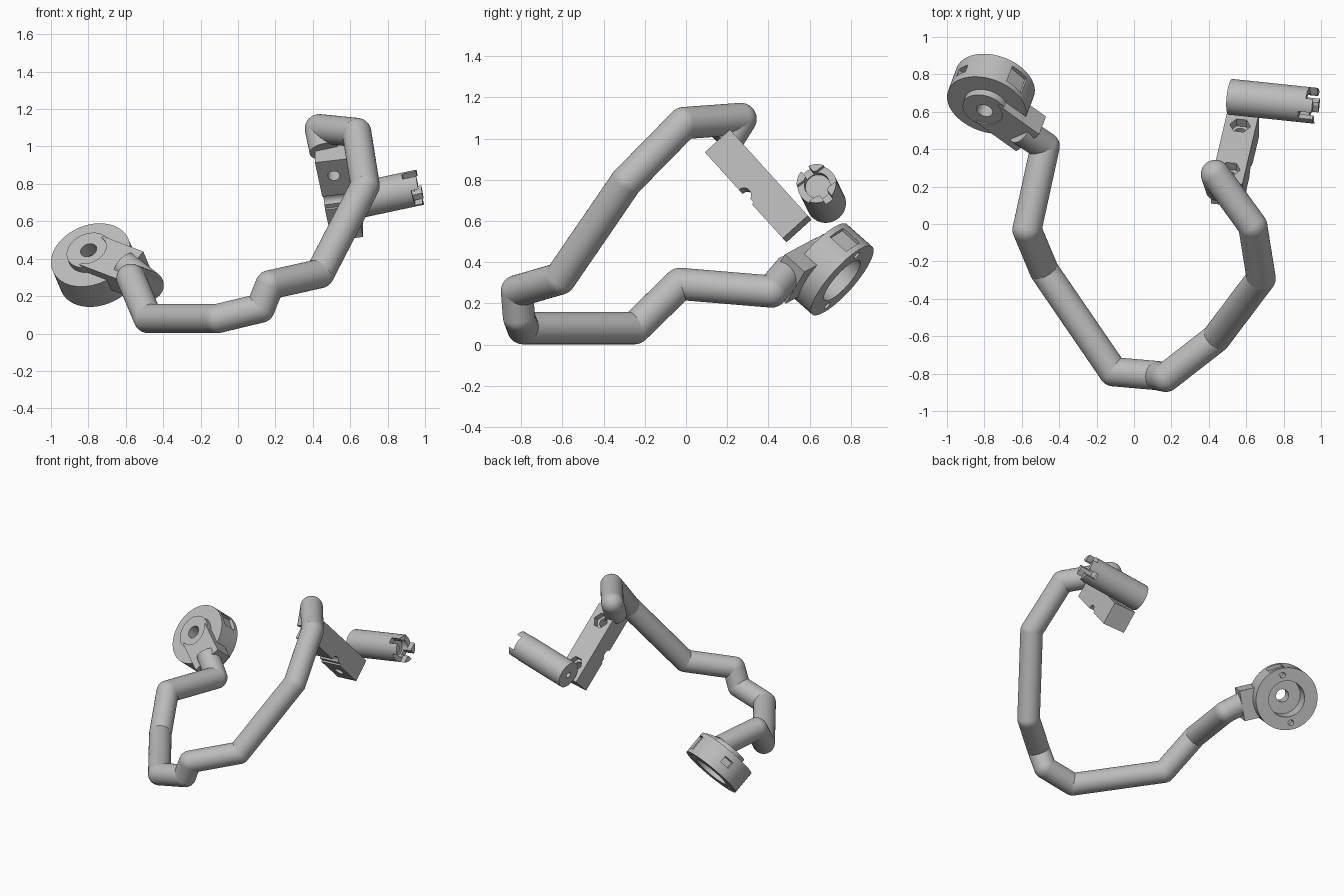
import bpy, bmesh, math
from mathutils import Vector, Matrix

if "Cube" in bpy.data.objects:
    bpy.data.objects.remove(bpy.data.objects["Cube"])

grey = bpy.data.materials.new("light_grey")
grey.diffuse_color = (0.5, 0.5, 0.5, 1)
grey.use_nodes = True
grey.node_tree.nodes["Principled BSDF"].inputs["Base Color"].default_value = grey.diffuse_color


def frame(origin, zdir, xdir):
    """Local frame with z along zdir and x as close to xdir as possible."""
    z = Vector(zdir).normalized()
    x = Vector(xdir)
    x = (x - z * x.dot(z)).normalized()
    y = z.cross(x)
    m = Matrix((x, y, z)).transposed().to_4x4()
    m.translation = Vector(origin)
    return m


def make(name, bm):
    me = bpy.data.meshes.new(name)
    bmesh.ops.recalc_face_normals(bm, faces=bm.faces)
    bm.to_mesh(me)
    bm.free()
    ob = bpy.data.objects.new(name, me)
    bpy.context.collection.objects.link(ob)
    me.materials.append(grey)
    return ob


def cyl(name, m, r, z0, z1, at=(0, 0), n=48):
    bm = bmesh.new()
    loc = Matrix.Translation((at[0], at[1], (z0 + z1) / 2))
    bmesh.ops.create_cone(bm, cap_ends=True, segments=n, radius1=r, radius2=r,
                          depth=z1 - z0, matrix=m @ loc)
    return make(name, bm)


def box(name, m, lo, hi):
    bm = bmesh.new()
    lo, hi = Vector(lo), Vector(hi)
    s = Matrix.Diagonal((*(hi - lo), 1))
    bmesh.ops.create_cube(bm, size=1, matrix=m @ Matrix.Translation((lo + hi) / 2) @ s)
    return make(name, bm)


def activate(ob):
    bpy.ops.object.select_all(action='DESELECT')
    ob.select_set(True)
    bpy.context.view_layer.objects.active = ob


def boolean(ob, others, op='DIFFERENCE'):
    for c in others:
        mod = ob.modifiers.new("cut", 'BOOLEAN')
        mod.operation, mod.object, mod.solver = op, c, 'EXACT'
        activate(ob)
        bpy.ops.object.modifier_apply(modifier=mod.name)
        bpy.data.objects.remove(c, do_unlink=True)


def smooth(ob):
    activate(ob)
    bpy.ops.object.shade_smooth_by_angle(angle=math.radians(30))


# Bent tube: straight runs with ball joints at the bends
R = 0.078
path = [(-0.61, 0.505, 0.365), (-0.475, 0.415, 0.258), (-0.572, -0.03, 0.295),
        (-0.48, -0.25, 0.08), (-0.11, -0.79, 0.08), (0.12, -0.81, 0.135),
        (0.17, -0.82, 0.26), (0.437, -0.612, 0.32), (0.68, -0.29, 0.79),
        (0.635, -0.01, 1.075), (0.435, 0.265, 1.095), (0.46, 0.19, 0.975)]
pts = [Vector(p) for p in path]
for i, (a, b) in enumerate(zip(pts, pts[1:])):
    smooth(cyl(f"tube_run_{i + 1}", frame(a, b - a, (0.3, 0.2, 0.93)), R, 0,
               (b - a).length, n=40))
for i, p in enumerate(pts[1:-1]):
    bm = bmesh.new()
    axis = (p - pts[i]).normalized()
    bmesh.ops.create_uvsphere(bm, u_segments=40, v_segments=20, radius=R,
                              matrix=frame(p, axis, (0.3, 0.2, 0.93)))
    smooth(make(f"tube_bend_{i + 1}", bm))

# Mounting bar: local x along the bar, z towards its upper back face
along = Vector((0.09, 0.38, -0.42))
mb = frame((0.54, 0.35, 0.77), (0.0, 0.74, 0.67), along)
L, W, T = 0.285, 0.085, 0.082
bar = box("mounting_bar", mb, (-L, -W, -T), (L, W, T))
cuts = []
for t in (-0.175, 0.175):
    cuts.append(cyl("bolt_hole", mb, 0.033, -0.2, 0.2, at=(t, 0), n=32))
    cuts.append(cyl("nut_pocket", mb, 0.056, T - 0.05, 0.2, at=(t, 0), n=6))
# Cross groove and shallow relief in the lower face
groove = mb @ Matrix.Translation((0, 0, -T)) @ Matrix.Rotation(math.pi / 2, 4, 'X')
cuts.append(cyl("groove", groove, 0.036, -0.2, 0.2, n=32))
cuts.append(box("relief", mb, (0, -0.2, -0.2), (0.06, 0.2, -T + 0.012)))
boolean(bar, cuts)
smooth(bar)

# Round sleeve with a bored, slotted end
start, end = Vector((0.515, 0.68, 0.685)), Vector((0.972, 0.632, 0.782))
ms = frame(start, end - start, (0, -0.6, 0.8))
SL = (end - start).length
sleeve = cyl("sleeve", ms, 0.096, 0, SL)
boolean(sleeve, [
    cyl("bore", ms, 0.062, SL - 0.09, SL + 0.1),
    box("end_slot", ms, (-0.05, -0.2, SL - 0.04), (0.05, 0.2, SL + 0.1)),
    box("cross_slot", ms, (-0.2, -0.022, SL - 0.075), (0.2, 0.022, SL + 0.1)),
    cyl("pin_hole", ms, 0.022, -0.1, 0.06, n=24)])
smooth(sleeve)

# Round housing: local z runs from the boss side to the open side,
# local x points along the arm towards the tube
d = (0.27, 0.72, -0.64)
mh = frame((-0.788, 0.635, 0.42), d, (0.22, -0.13, -0.10))
TH = 0.17
housing = cyl("housing", mh, 0.22, 0, TH, n=64)
inv = mh.inverted()
cuts = [cyl("recess", mh, 0.128, 0.05, TH + 0.1),
        cyl("centre_hole", mh, 0.045, -0.2, 0.2, n=32)]
for s in (1, -1):
    cuts.append(cyl("screw_hole", mh, 0.02, TH - 0.06, TH + 0.1, at=(0, s * 0.172), n=20))
# Side window and side flat, placed by direction from the axis
for world, w, z0, z1, r in (((-0.93, 0.84, 0.458), 0.035, 0.05, 0.10, 0.17),
                            ((-0.60, 0.785, 0.535), 0.055, 0.03, 0.14, 0.195)):
    q = inv @ Vector(world)
    turn = mh @ Matrix.Rotation(math.atan2(q.y, q.x), 4, 'Z')
    cuts.append(box("side_cut", turn, (r, -w, z0), (0.4, w, z1)))
boolean(housing, cuts)
smooth(housing)

# Raised boss and clamp arm joining the housing to the tube
boss = cyl("boss", mh, 0.122, -0.04, 0.01)
boolean(boss, [cyl("centre_hole", mh, 0.045, -0.2, 0.2, n=32)])
smooth(boss)
arm = box("clamp_arm", mh, (0.02, -0.108, -0.048), (0.30, 0.108, 0.085))
boolean(arm, [cyl("housing_clearance", mh, 0.20, 0.0, 0.3),
              cyl("boss_clearance", mh, 0.10, -0.2, 0.3)])
smooth(arm)
